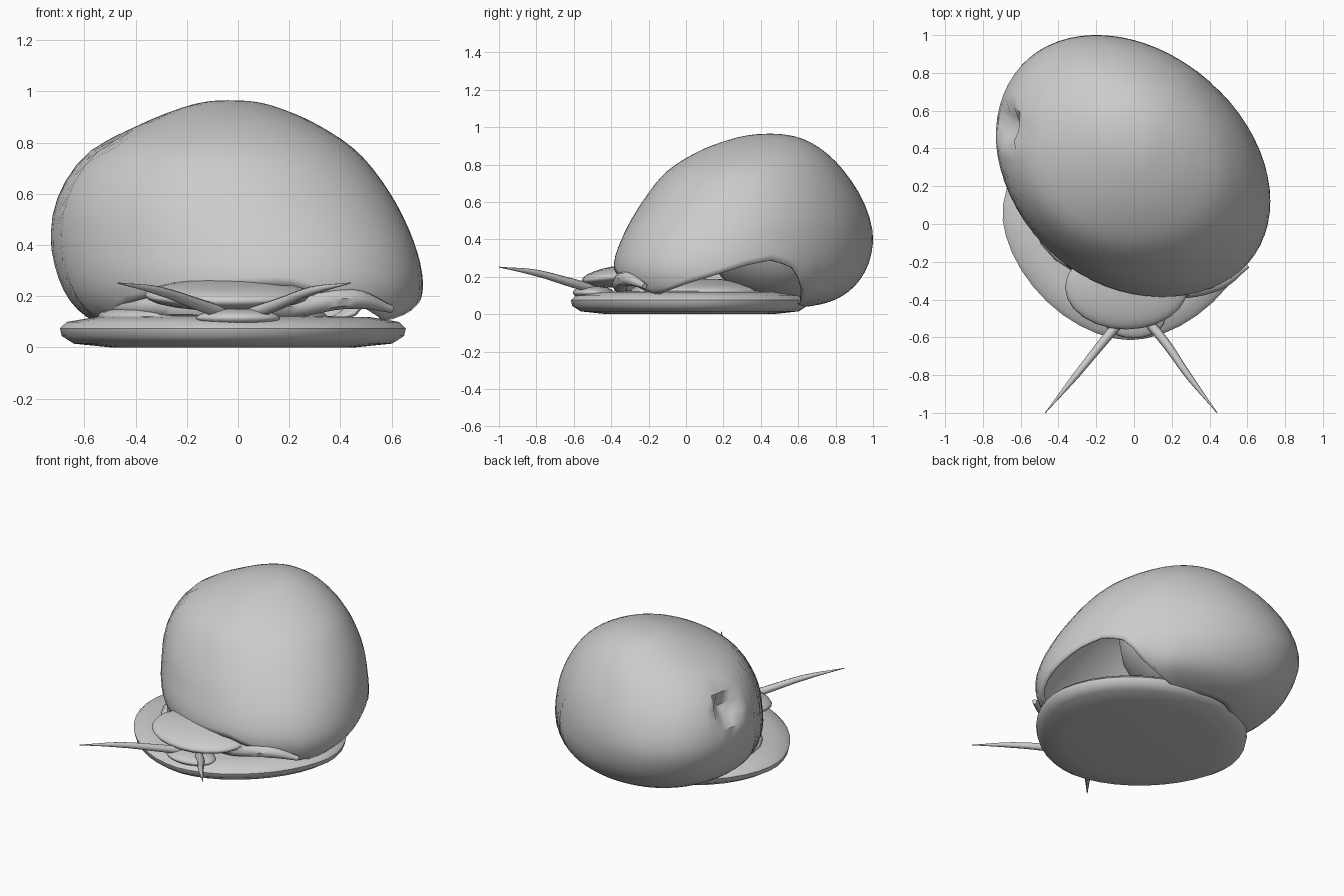
import bpy, bmesh
from math import sin, cos, pi, atan2, degrees, copysign
from mathutils import Vector

cube = bpy.data.objects.get("Cube")
if cube:
    bpy.data.objects.remove(cube)

grey = bpy.data.materials.new("plain grey")
grey.use_nodes = True
COLOR = (0.6, 0.6, 0.6, 1)
grey.diffuse_color = COLOR
grey.node_tree.nodes["Principled BSDF"].inputs["Base Color"].default_value = COLOR


def finish(obj, name):
    obj.name = name
    obj.data.materials.append(grey)
    bpy.ops.object.select_all(action="DESELECT")
    obj.select_set(True)
    bpy.context.view_layer.objects.active = obj
    if obj.type == "MESH":
        bpy.ops.object.shade_smooth_by_angle(angle=pi / 4)
    return obj


def loft(name, columns, cap_bottom=False):
    """Closed skin over columns of points; the top is drawn to a point."""
    bm = bmesh.new()
    grid = [[bm.verts.new(p) for p in col] for col in columns]
    for i, a in enumerate(grid):
        b = grid[(i + 1) % len(grid)]
        for j in range(len(a) - 1):
            bm.faces.new((a[j], b[j], b[j + 1], a[j + 1]))
    if cap_bottom:
        bm.faces.new([c[0] for c in reversed(grid)])
    bmesh.ops.remove_doubles(bm, verts=bm.verts, dist=0.0005)
    mesh = bpy.data.meshes.new(name)
    bm.to_mesh(mesh)
    bm.free()
    obj = bpy.data.objects.new(name, mesh)
    bpy.context.collection.objects.link(obj)
    return finish(obj, name)


def ellipsoid(name, loc, radii, tilt=0):
    bpy.ops.mesh.primitive_uv_sphere_add(segments=24, ring_count=12, location=loc, rotation=(tilt, 0, 0))
    obj = bpy.context.object
    obj.scale = radii
    return finish(obj, name)


def tube(name, points, radii):
    curve = bpy.data.curves.new(name, "CURVE")
    curve.dimensions = "3D"
    curve.bevel_depth = 1
    curve.bevel_resolution = 2
    curve.use_fill_caps = True
    curve.resolution_u = 6
    spline = curve.splines.new("BEZIER")
    spline.bezier_points.add(len(points) - 1)
    for bp, p, r in zip(spline.bezier_points, points, radii):
        bp.co, bp.radius = p, r
        bp.handle_left_type = bp.handle_right_type = "AUTO"
    obj = bpy.data.objects.new(name, curve)
    bpy.context.collection.objects.link(obj)
    finish(obj, name)
    bpy.ops.object.convert(target="MESH")
    bpy.ops.object.shade_smooth_by_angle(angle=pi / 4)


# Shell: leaning oval slices, each z, x min, x max, y min, y max
SLICES = [
    (0.04, -0.30, 0.30, 0.15, 0.65), (0.06, -0.42, 0.47, -0.05, 0.75),
    (0.10, -0.54, 0.66, -0.28, 0.84), (0.17, -0.63, 0.71, -0.35, 0.92),
    (0.28, -0.69, 0.72, -0.37, 0.98), (0.43, -0.72, 0.68, -0.32, 1.0),
    (0.60, -0.69, 0.595, -0.225, 0.95), (0.76, -0.58, 0.47, -0.1, 0.85),
    (0.87, -0.38, 0.31, 0.07, 0.74), (0.935, -0.22, 0.16, 0.24, 0.63),
    (0.96, -0.12, 0.06, 0.36, 0.53), (0.965, -0.04, -0.04, 0.45, 0.45)]
# Height of the opening's rim by compass angle
RIM = [(-180, 0.04), (-165, 0.08), (-140, 0.17), (-110, 0.23), (-75, 0.25),
       (-55, 0.17), (-42, 0.1), (-20, 0.18), (0, 0.26), (15, 0.29), (28, 0.25),
       (40, 0.15), (52, 0.04), (180, 0.04)]
PIT = Vector((-0.655, 0.52, 0.62))


def rim_height(angle):
    for (a, za), (b, zb) in zip(RIM, RIM[1:]):
        if a <= angle <= b:
            return za + (zb - za) * (angle - a) / (b - a)
    return RIM[0][1]


def level_of(z):
    for i in range(len(SLICES) - 1):
        lo, hi = SLICES[i][0], SLICES[i + 1][0]
        if z <= hi:
            return i + (z - lo) / (hi - lo)


def slice_at(level):
    i = min(int(level), len(SLICES) - 2)
    f = level - i
    p0, p1, p2, p3 = (SLICES[max(0, min(k, len(SLICES) - 1))] for k in range(i - 1, i + 3))
    return [b + 0.5 * f * (c - a + f * (2 * a - 5 * b + 4 * c - d + f * (3 * (b - c) + d - a)))
            for a, b, c, d in zip(p0, p1, p2, p3)]


def shell_column(t, rows=28):
    start = level_of(rim_height(degrees(atan2(cos(t - 1.84), cos(t)))))
    column = []
    for j in range(rows + 1):
        z, x0, x1, y0, y1 = slice_at(start + (len(SLICES) - 1 - start) * j / rows)
        # Slices get rounder towards the top and flare low at the front right
        lean = 1.84 - 0.35 * max(0, z - 0.4)
        u, v = cos(t), cos(t - lean)
        flare = 0.035 * max(0, -u - v) ** 2 * (1 - z)
        p = Vector(((x0 + x1) / 2 + (x1 - x0) / 2 * u - flare,
                    (y0 + y1) / 2 + (y1 - y0) / 2 * v - flare, z))
        # Dimple at the tip of the spiral
        depth = max(0, 1 - ((p - PIT).length / 0.11) ** 2)
        column.append(p + Vector((0.09, -0.02, -0.04)) * depth)
    return column


shell = loft("shell", [shell_column(2 * pi * i / 64) for i in range(64)])
thick = shell.modifiers.new("thickness", "SOLIDIFY")
thick.thickness = 0.015
ellipsoid("inner_whorl", (-0.08, 0.51, 0.42), (0.53, 0.4, 0.38))

# Foot: rounded slab with a flat sole, narrower towards the head
FOOT = [(0.7, 0), (0.92, 0.015), (0.99, 0.045), (1, 0.075), (0.96, 0.1), (0.8, 0.118), (0.4, 0.125), (0, 0.125)]


def oval(value):
    return copysign(abs(value) ** 1.1, value)


loft("foot", [[(-0.02 + 0.675 * s * oval(cos(a)) * (1 + 0.07 * sin(a)), 0.02 + 0.635 * s * oval(sin(a)), z)
               for s, z in FOOT] for a in (2 * pi * i / 40 for i in range(40))], cap_bottom=True)

# Soft body under the shell
ellipsoid("body", (-0.1, 0.08, 0.12), (0.45, 0.38, 0.07))
ellipsoid("head", (-0.04, -0.335, 0.205), (0.325, 0.225, 0.058), 0.12)
ellipsoid("mouth", (0, -0.495, 0.115), (0.165, 0.11, 0.037))
tube("mantle_collar",
     [(-0.52, 0.08, 0.16), (-0.4, -0.1, 0.16), (-0.2, -0.28, 0.16),
      (0.2, -0.35, 0.16), (0.45, -0.31, 0.19), (0.6, -0.22, 0.15)],
     [0.02, 0.045, 0.045, 0.045, 0.04, 0.015])

# Feelers
for side, tip in (("right", -0.47), ("left", 0.44)):
    s = copysign(1, tip)
    tube(side + "_feeler",
         [(s * 0.06, -0.5, 0.135), (s * 0.16, -0.62, 0.17), (tip * 0.65, -0.8, 0.22), (tip, -1, 0.252)],
         [0.026, 0.024, 0.018, 0.002])
